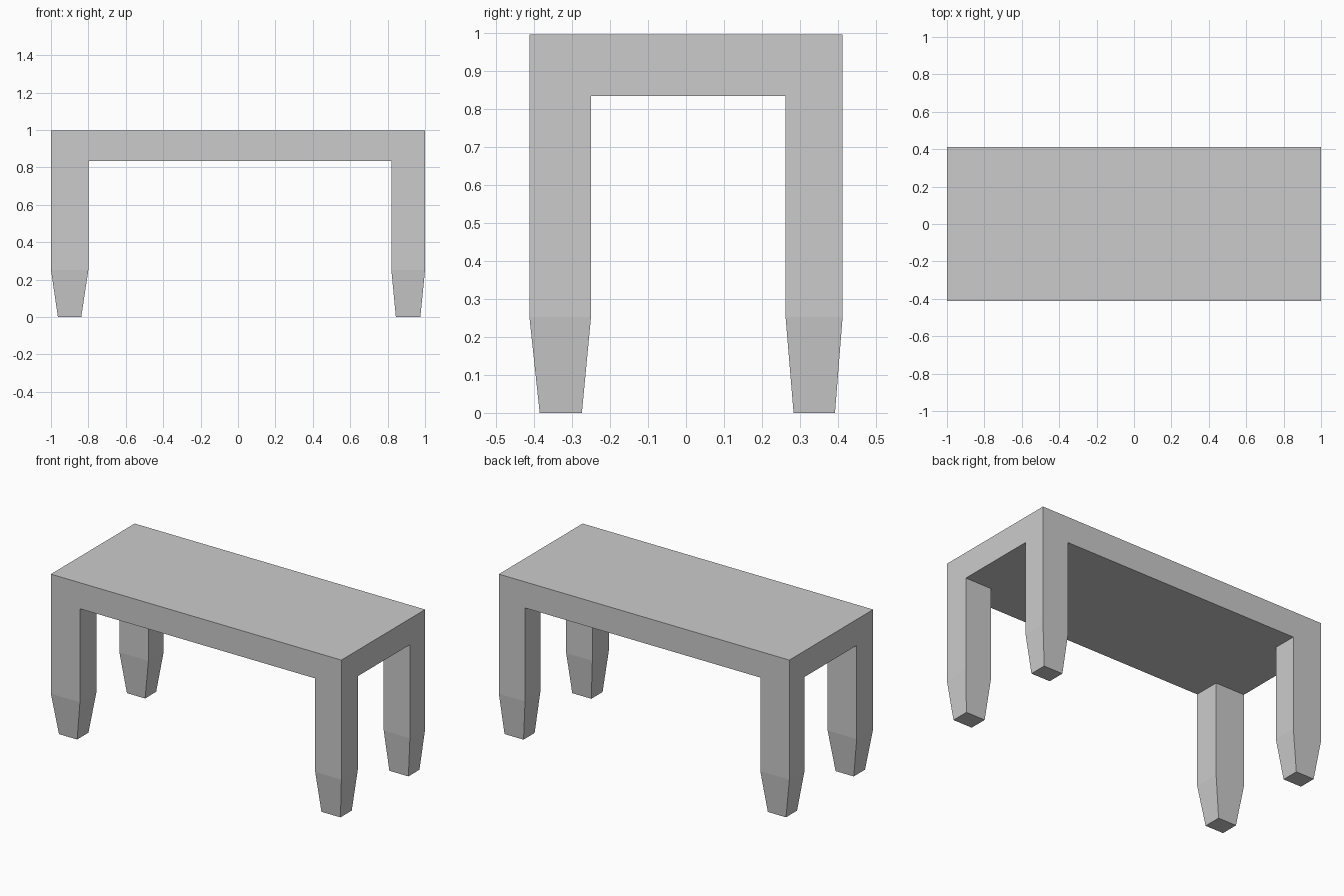
import bpy, bmesh

if "Cube" in bpy.data.objects:
    bpy.data.objects.remove(bpy.data.objects["Cube"])

# Key heights
TOP, UNDERSIDE, TAPER = 0.996, 0.834, 0.252
# Grid lines: outer edges and the inner edges of the legs
XS = (-1.0, -0.80, 0.82, 1.0)
YS = (-0.412, -0.25, 0.262, 0.412)
# Foot extents, keyed by grid column / row
FOOT_X = {0: (-0.963, -0.838), 2: (0.844, 0.975)}
FOOT_Y = {0: (-0.385, -0.274), 2: (0.283, 0.392)}

bm = bmesh.new()


def extrude_to(face, z):
    """Extrude one face straight to height z and return the new cap."""
    result = bmesh.ops.extrude_discrete_faces(bm, faces=[face])
    cap = result["faces"][0]
    for v in cap.verts:
        v.co.z = z
    return cap


# Underside as a 3 x 3 grid, its corners being the leg tops
grid = [[bm.verts.new((x, y, UNDERSIDE)) for y in YS] for x in XS]
cells = {}
for i in range(3):
    for j in range(3):
        cells[i, j] = bm.faces.new((grid[i][j], grid[i][j + 1],
                                    grid[i + 1][j + 1], grid[i + 1][j]))

# Thick slab top
region = bmesh.ops.extrude_face_region(bm, geom=list(cells.values()),
                                       use_keep_orig=True)
for v in (g for g in region["geom"] if isinstance(g, bmesh.types.BMVert)):
    v.co.z = TOP

# Four legs: straight shaft, then tapered foot
for i in (0, 2):
    for j in (0, 2):
        foot = extrude_to(extrude_to(cells[i, j], TAPER), 0.0)
        for v in foot.verts:
            v.co.x = FOOT_X[i][v.co.x > sum(XS[i:i + 2]) / 2]
            v.co.y = FOOT_Y[j][v.co.y > sum(YS[j:j + 2]) / 2]

# Merge flat regions into clean large faces
bmesh.ops.remove_doubles(bm, verts=bm.verts[:], dist=1e-5)
bmesh.ops.recalc_face_normals(bm, faces=bm.faces[:])
bmesh.ops.dissolve_limit(bm, angle_limit=0.01, verts=bm.verts[:],
                         edges=bm.edges[:])

mesh = bpy.data.meshes.new("table")
bm.to_mesh(mesh)
bm.free()
table = bpy.data.objects.new("table", mesh)
bpy.context.collection.objects.link(table)
